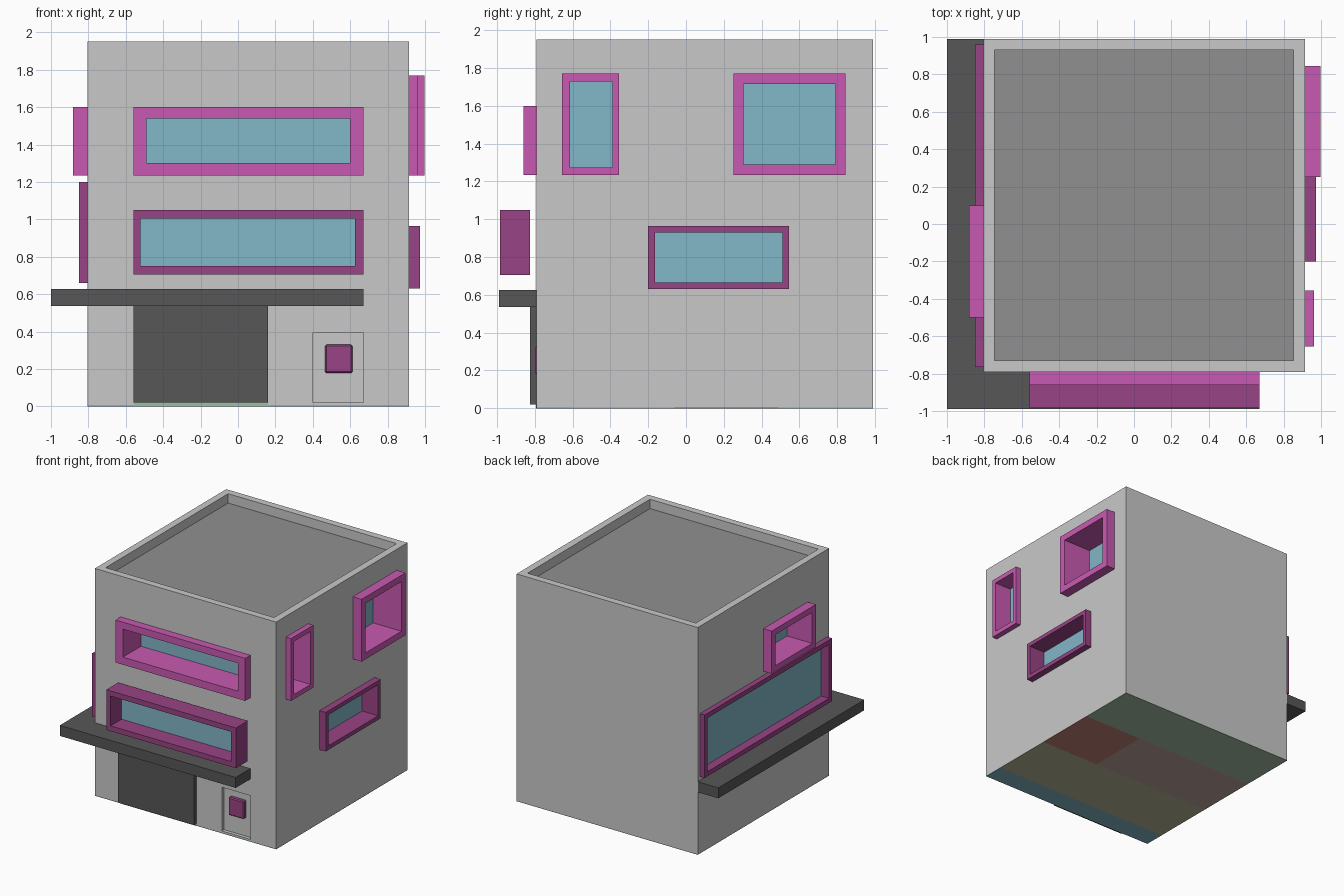
import bpy, bmesh

if "Cube" in bpy.data.objects:
    bpy.data.objects.remove(bpy.data.objects["Cube"])


def srgb(h):
    c = [int(h[i:i + 2], 16) / 255 for i in (0, 2, 4)]
    return [v / 12.92 if v < 0.04045 else ((v + 0.055) / 1.055) ** 2.4 for v in c] + [1]


MAT = {}
for n, h in dict(wall_grey='c9c9c9', roof_grey='909090', dark_grey='575757',
                 pink='c95ab2', purple='994485', glass_blue='82b7c7',
                 floor_green='a3bea3', floor_red='c08478',
                 floor_brown='bfa69e', floor_olive='b7b796').items():
    MAT[n] = bpy.data.materials.new(n)
    MAT[n].diffuse_color = srgb(h)


def finish(name, bm, mat=None):
    bmesh.ops.recalc_face_normals(bm, faces=bm.faces)
    me = bpy.data.meshes.new(name)
    bm.to_mesh(me)
    bm.free()
    if mat:
        me.materials.append(MAT[mat])
    ob = bpy.data.objects.new(name, me)
    bpy.context.collection.objects.link(ob)
    return ob


def add_box(bm, x, y, z):
    vs = bmesh.ops.create_cube(bm, size=1)['verts']
    for v in vs:
        for i, r in enumerate((x, y, z)):
            v.co[i] = r[0] if v.co[i] < 0 else r[1]


def box(name, mat, x, y, z):
    bm = bmesh.new()
    add_box(bm, x, y, z)
    return finish(name, bm, mat)


X0, X1, Y0, Y1, H = -0.805, 0.915, -0.79, 0.99, 1.95
cut = bmesh.new()          # all recesses of the body in one mesh


def window(name, mat, axis, front, glass, u, z, iu, iz):
    """Deep rectangular frame on a wall; axis is the wall normal (0 = x, 1 = y)."""
    s = 1 if front > 0 else -1

    def pt(d, uu, zz):
        return (d, uu, zz) if axis == 0 else (uu, d, zz)

    bm = bmesh.new()
    loops = []
    back = glass - s * 0.01
    for d, a, b in ((front, u, z), (front, iu, iz), (back, iu, iz), (back, u, z)):
        loops.append([bm.verts.new(pt(d, a[i], b[j]))
                      for i, j in ((0, 0), (1, 0), (1, 1), (0, 1))])
    for k in range(4):
        p, q = loops[k], loops[(k + 1) % 4]
        for i in range(4):
            j = (i + 1) % 4
            bm.faces.new((p[i], p[j], q[j], q[i]))
    finish(name + '_frame', bm, mat)
    e = 0.002
    gu, gz = (iu[0] - e, iu[1] + e), (iz[0] - e, iz[1] + e)
    box(name + '_glass', 'glass_blue',
        *pt(sorted((glass, glass - s * 0.008)), gu, gz))
    # hole in the wall, hidden behind the frame border
    wall = {(0, 1): X1, (0, -1): X0, (1, -1): Y0}[(axis, s)]
    if s * (wall - glass) > 0:
        m = 0.015
        add_box(cut, *pt(sorted((front + s * 0.05, glass - s * 0.015)),
                         (iu[0] - m, iu[1] + m), (iz[0] - m, iz[1] + m)))


# windows
window('front_upper_window', 'pink', 1, -0.86, -0.615,
       (-0.56, 0.67), (1.235, 1.60), (-0.49, 0.60), (1.30, 1.54))
window('front_lower_window', 'purple', 1, -0.985, -0.835,
       (-0.56, 0.67), (0.705, 1.05), (-0.52, 0.625), (0.75, 1.005))
window('right_large_window', 'pink', 0, 0.998, 0.73,
       (0.25, 0.845), (1.235, 1.77), (0.305, 0.79), (1.29, 1.715))
window('right_narrow_window', 'pink', 0, 0.963, 0.805,
       (-0.655, -0.355), (1.235, 1.77), (-0.615, -0.39), (1.275, 1.73))
window('right_lower_window', 'purple', 0, 0.973, 0.82,
       (-0.20, 0.545), (0.63, 0.965), (-0.165, 0.51), (0.665, 0.93))
window('left_upper_window', 'pink', 0, -0.883, -0.645,
       (-0.50, 0.10), (1.235, 1.60), (-0.45, 0.05), (1.285, 1.55))
window('left_long_window', 'purple', 0, -0.85, -0.775,
       (-0.765, 0.96), (0.66, 1.20), (-0.725, 0.92), (0.70, 1.16))

# body with roof well and side door recess cut out
add_box(cut, (-0.745, 0.853), (-0.73, 0.93), (H - 0.085, H + 0.1))
add_box(cut, (0.40, 0.67), (-0.9, -0.76), (0.02, 0.395))
cutter = finish('recess_cutter', cut)
cutter.hide_render = True
body = box('building_body', 'wall_grey', (X0, X1), (Y0, Y1), (0.006, H))
mod = body.modifiers.new('recesses', 'BOOLEAN')
mod.operation, mod.solver, mod.object = 'DIFFERENCE', 'EXACT', cutter
bpy.context.view_layer.objects.active = body
bpy.ops.object.modifier_apply(modifier=mod.name)
bpy.data.objects.remove(cutter)
box('roof_deck', 'roof_grey', (-0.745, 0.853), (-0.73, 0.93), (H - 0.087, H - 0.08))

# L-shaped canopy wrapping the front and left sides
bm = bmesh.new()
outline = [(-1, -0.988), (0.67, -0.988), (0.67, Y0), (X0, Y0), (X0, Y1), (-1, Y1)]
face = bm.faces.new([bm.verts.new((x, y, 0.537)) for x, y in outline])
top = bmesh.ops.extrude_face_region(bm, geom=[face])['geom']
bmesh.ops.translate(bm, vec=(0, 0, 0.09),
                    verts=[g for g in top if isinstance(g, bmesh.types.BMVert)])
finish('canopy', bm, 'dark_grey')

# garage door, threshold and side door panel
box('garage_door', 'dark_grey', (-0.56, 0.16), (-0.826, -0.785), (0.02, 0.54))
box('door_threshold', 'floor_green', (-0.56, 0.16), (Y0 - 0.003, Y0 + 0.003), (0.0, 0.02))
panel = box('side_door_panel', 'purple', (0.465, 0.612), (-0.797, -0.755), (0.178, 0.33))
bev = panel.modifiers.new('soft_corners', 'BEVEL')
bev.width, bev.segments = 0.008, 1

# coloured floor zones on the underside
for name, mat, x, y in (
        ('floor_front', 'glass_blue', (X0, X1), (Y0, -0.61)),
        ('floor_middle', 'floor_olive', (X0, X1), (-0.61, -0.06)),
        ('floor_side', 'floor_red', (0.35, X1), (-0.06, 0.49)),
        ('floor_centre', 'floor_brown', (X0, 0.35), (-0.06, 0.49)),
        ('floor_back', 'floor_green', (X0, X1), (0.49, Y1))):
    box(name, mat, x, y, (0, 0.006))

for m in bpy.data.materials:
    if m.users and not m.is_grease_pencil:
        m.use_nodes = True
        m.node_tree.nodes["Principled BSDF"].inputs["Base Color"].default_value = m.diffuse_color
